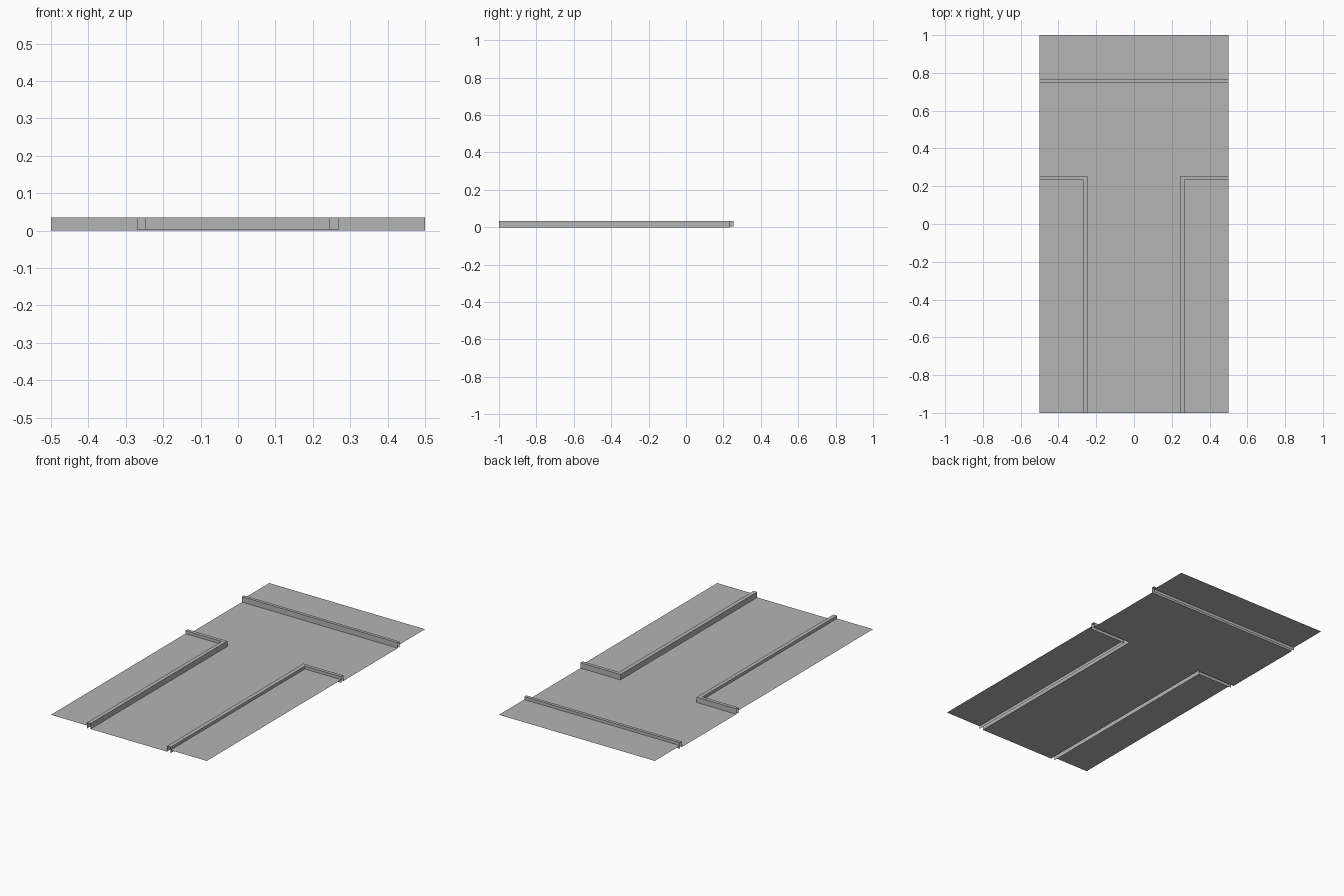
import bpy

if "Cube" in bpy.data.objects:
    bpy.data.objects.remove(bpy.data.objects["Cube"])

TOP, ROAD, PAVE, LOW = 0.0345, 0.003, 0.0175, 0.0   # curb top, road, pavement, curb foot

grey = bpy.data.materials.new("dark_grey")
grey.diffuse_color = (0.46, 0.46, 0.46, 1)
grey.use_nodes = True
grey.node_tree.nodes["Principled BSDF"].inputs["Base Color"].default_value = grey.diffuse_color


def make(name, faces):
    verts, idx = [], []
    for f in faces:
        idx.append(list(range(len(verts), len(verts) + len(f))))
        verts += f
    me = bpy.data.meshes.new(name)
    me.from_pydata(verts, [], idx)
    me.materials.append(grey)
    ob = bpy.data.objects.new(name, me)
    bpy.context.collection.objects.link(ob)
    return ob


def flat(pts, z):
    return [(x, y, z) for x, y in pts]


def curb(name, inner, outer):
    # hollow strip: road-side wall, top, pavement-side wall, open below
    rows = [flat(inner, ROAD), flat(inner, TOP), flat(outer, TOP), flat(outer, LOW)]
    faces = []
    for a, b in zip(rows, rows[1:]):
        for i in range(len(a) - 1):
            faces.append([a[i], a[i + 1], b[i + 1], b[i]])
    return make(name, faces)


# Edge lines: road side and pavement side of each curb
left_in = [(-0.246, -1), (-0.246, 0.253), (-0.5, 0.253)]
left_out = [(-0.269, -1), (-0.269, 0.233), (-0.5, 0.233)]
right_in = [(0.5, 0.253), (0.243, 0.253), (0.243, -1)]
right_out = [(0.5, 0.233), (0.267, 0.233), (0.267, -1)]
back_in = [(-0.5, 0.75), (0.5, 0.75)]
back_out = [(-0.5, 0.768), (0.5, 0.768)]

# Curbs
curb("left_curb", left_in, left_out)
curb("right_curb", right_in, right_out)
curb("back_curb", back_in, back_out)

# T-shaped road, split into stem and crossbar
make("road", [
    flat([(-0.246, -1), (0.243, -1), (0.243, 0.253), (-0.246, 0.253)], ROAD),
    flat([(-0.5, 0.253), (-0.246, 0.253), (0.243, 0.253), (0.5, 0.253),
          (0.5, 0.75), (-0.5, 0.75)], ROAD)])

# Pavements, raised above the road
make("left_pavement", [flat([(-0.5, -1), (-0.269, -1), (-0.269, 0.233), (-0.5, 0.233)], PAVE)])
make("right_pavement", [flat([(0.267, -1), (0.5, -1), (0.5, 0.233), (0.267, 0.233)], PAVE)])
make("back_pavement", [flat([(-0.5, 0.768), (0.5, 0.768), (0.5, 1), (-0.5, 1)], PAVE)])
